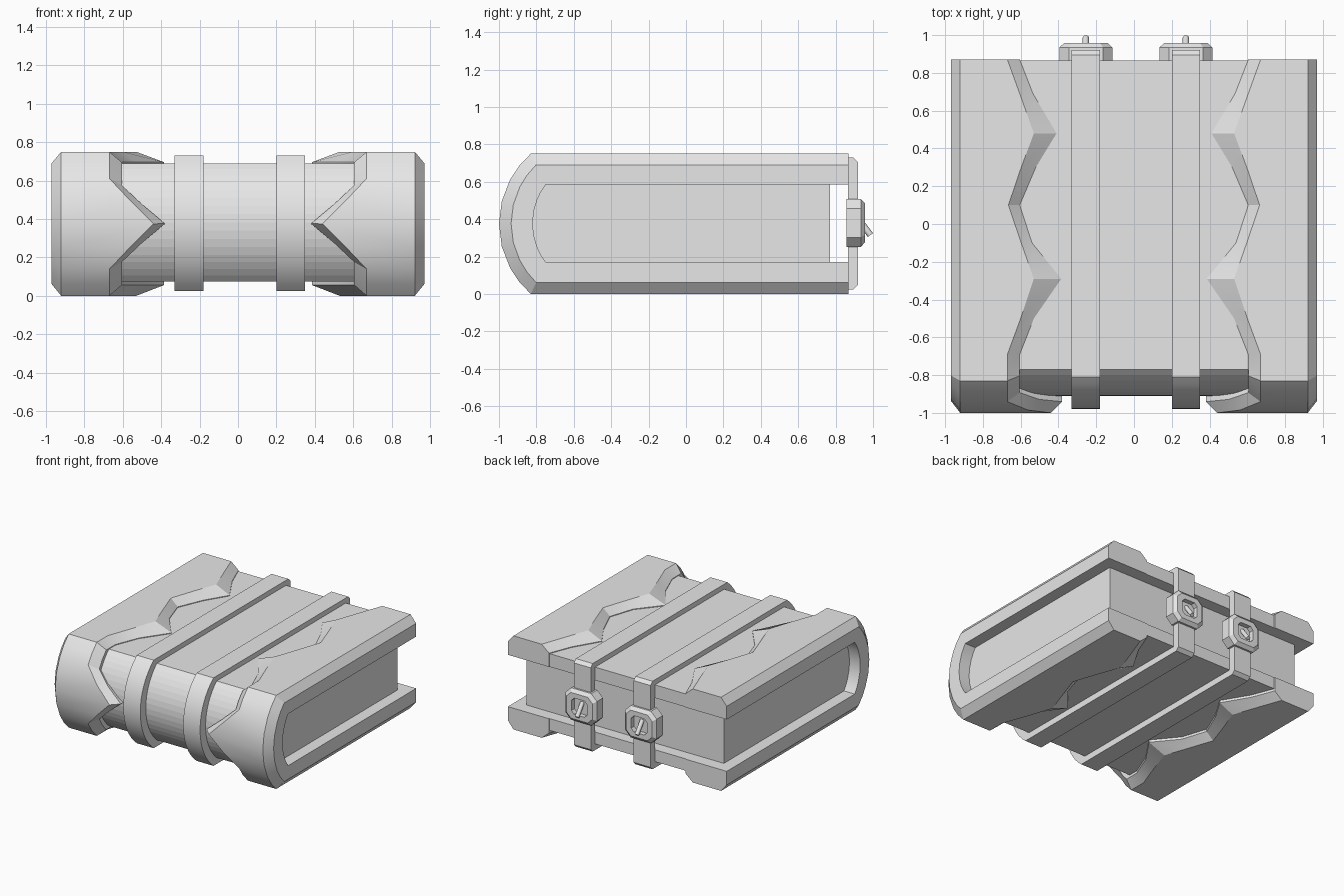
import bpy, bmesh, math
from mathutils import Vector

cube = bpy.data.objects.get("Cube")
if cube:
    bpy.data.objects.remove(cube, do_unlink=True)

grey = bpy.data.materials.new("light_grey")
grey.use_nodes = True
grey.diffuse_color = (0.8, 0.8, 0.8, 1)
grey.node_tree.nodes["Principled BSDF"].inputs["Base Color"].default_value = (0.8, 0.8, 0.8, 1)


def loft(name, rings, closed=False, smooth=0):
    """Bridge equal rings of points; cap the ends unless the rings form a loop."""
    bm = bmesh.new()
    rows = [[bm.verts.new(p) for p in ring] for ring in rings]
    n = len(rows[0])
    for i in range(len(rows) if closed else len(rows) - 1):
        a, b = rows[i], rows[(i + 1) % len(rows)]
        for j in range(n):
            k = (j + 1) % n
            bm.faces.new((a[j], a[k], b[k], b[j]))
    if not closed:
        bm.faces.new(rows[0])
        bm.faces.new(rows[-1])
    bmesh.ops.recalc_face_normals(bm, faces=bm.faces)
    mesh = bpy.data.meshes.new(name)
    bm.to_mesh(mesh)
    bm.free()
    mesh.materials.append(grey)
    obj = bpy.data.objects.new(name, mesh)
    bpy.context.collection.objects.link(obj)
    if smooth:
        bpy.ops.object.select_all(action='DESELECT')
        obj.select_set(True)
        bpy.context.view_layer.objects.active = obj
        bpy.ops.object.shade_smooth_by_angle(angle=math.radians(smooth))
    return obj


def arc(zc, half, corner, apex, steps):
    """Rounded spine from top corner to bottom corner as (y, z)."""
    sag = corner - apex
    r = (half * half + sag * sag) / (2 * sag)
    a = math.asin(half / r)
    return [(apex + r - r * math.cos(a * f), zc + r * math.sin(a * f)) for f in steps]


def c_path(ys, zc, half, corner, apex, steps):
    """Top board, spine and bottom board in one run."""
    return ([(y, zc + half) for y in ys] + arc(zc, half, corner, apex, steps)
            + [(y, zc - half) for y in reversed(ys)])


def even(n):
    return [1 - 2 * i / n for i in range(n + 1)]


BACK = 0.87
INNER = dict(zc=0.3775, half=0.2075, corner=-0.75, apex=-0.82)
BODY = dict(zc=0.3825, half=0.3075, corner=-0.77, apex=-0.91)

# Page block
block = c_path([0.77], steps=even(16), **INNER)
loft("page_block", [[(x, y, z) for y, z in block] for x in (-0.875, 0.875)])

# Middle cover wrapped around the pages
outer = c_path([BACK - 0.005], steps=even(16), **BODY)
inner = c_path([BACK - 0.005], steps=even(16), **INNER)
loft("middle_cover", [[(-0.605, *o), (0.605, *o), (0.605, *i), (-0.605, *i)]
                      for o, i in zip(outer, inner)])

# Thick end covers with a bevelled zigzag edge: y, foot x, rim x
zigzag = [(BACK, 0.605, 0.67), (0.69, 0.535, 0.605), (0.48, 0.41, 0.53),
          (0.3, 0.52, 0.597), (0.1, 0.605, 0.665), (-0.1, 0.54, 0.597),
          (-0.29, 0.385, 0.53), (-0.5, 0.53, 0.6), (-0.69, 0.605, 0.67)]
ys = [row[0] for row in zigzag]
steps = [1, 0.79, 0.58, 0.29, 0, -0.29, -0.58, -0.79, -1]
rim_path = c_path(ys, 0.375, 0.375, -0.83, -1.0, steps)
inner_path = c_path(ys, steps=steps, **INNER)
board_edge = [row[1:] for row in zigzag]
spine_edge = [(min(0.605, 0.38 + abs(z - 0.375)), min(0.67, 0.44 + abs(z - 0.375)))
              for _, z in rim_path[len(ys):-len(ys)]]
edges = board_edge + spine_edge + board_edge[::-1]

for side, name in ((1, "left_end_cover"), (-1, "right_end_cover")):
    rings = []
    for o, i, (foot, rim) in zip(rim_path, inner_path, edges):
        o, i = Vector(o), Vector(i)
        section = [(foot, 1), (foot, 0.33), (rim, 0), (0.92, 0), (0.97, 0.36), (0.97, 1)]
        rings.append([(side * x, *o.lerp(i, t)) for x, t in section])
    loft(name, rings, smooth=20)


# Closed straps with small chamfers at the back
def strap_loop(zc, half, corner, apex, back, cut):
    run = arc(zc, half, corner, apex, even(16))
    return ([(back, zc + half - cut), (back - cut, zc + half)] + run
            + [(back - cut, zc - half), (back, zc - half + cut)])


strap_out = strap_loop(0.3775, 0.3525, -0.81, -0.98, 0.92, 0.025)
strap_in = strap_loop(0.3825, 0.3, -0.765, -0.9, 0.865, 0.01)


def octagon(w, h, cut):
    return [(sx * x, sz * z) for sx, sz, pts in (
        (1, 1, ((w, h - cut), (w - cut, h))), (-1, 1, ((w - cut, h), (w, h - cut))),
        (-1, -1, ((w, h - cut), (w - cut, h))), (1, -1, ((w - cut, h), (w, h - cut))))
        for x, z in pts]


for side, cx in (("right", -0.255), ("left", 0.275)):
    a, b = cx - 0.075, cx + 0.075
    loft(side + "_strap", [[(a, *o), (b, *o), (b, *i), (a, *i)]
                           for o, i in zip(strap_out, strap_in)], closed=True, smooth=20)

    # Buckle frame: bevelled octagonal ring
    big, face, hole = octagon(0.14, 0.128, 0.05), octagon(0.115, 0.103, 0.04), octagon(0.07, 0.065, 0.025)
    loft(side + "_buckle", [[(cx + p[0], y, 0.38 + p[1]) for p, y in
                             ((o, 0.858), (o, 0.935), (f, 0.958), (h, 0.958), (h, 0.858))]
                            for o, f, h in zip(big, face, hole)], closed=True)

    # Slanted buckle prong
    start, end = Vector((cx, 0.915, 0.41)), Vector((cx, 0.986, 0.315))
    across = Vector((1, 0, 0))
    up = (end - start).normalized().cross(across)
    loft(side + "_prong", [[p + 0.017 * (math.cos(t) * across + math.sin(t) * up)
                            for t in (k * math.pi / 4 for k in range(8))] for p in (start, end)],
         smooth=50)
